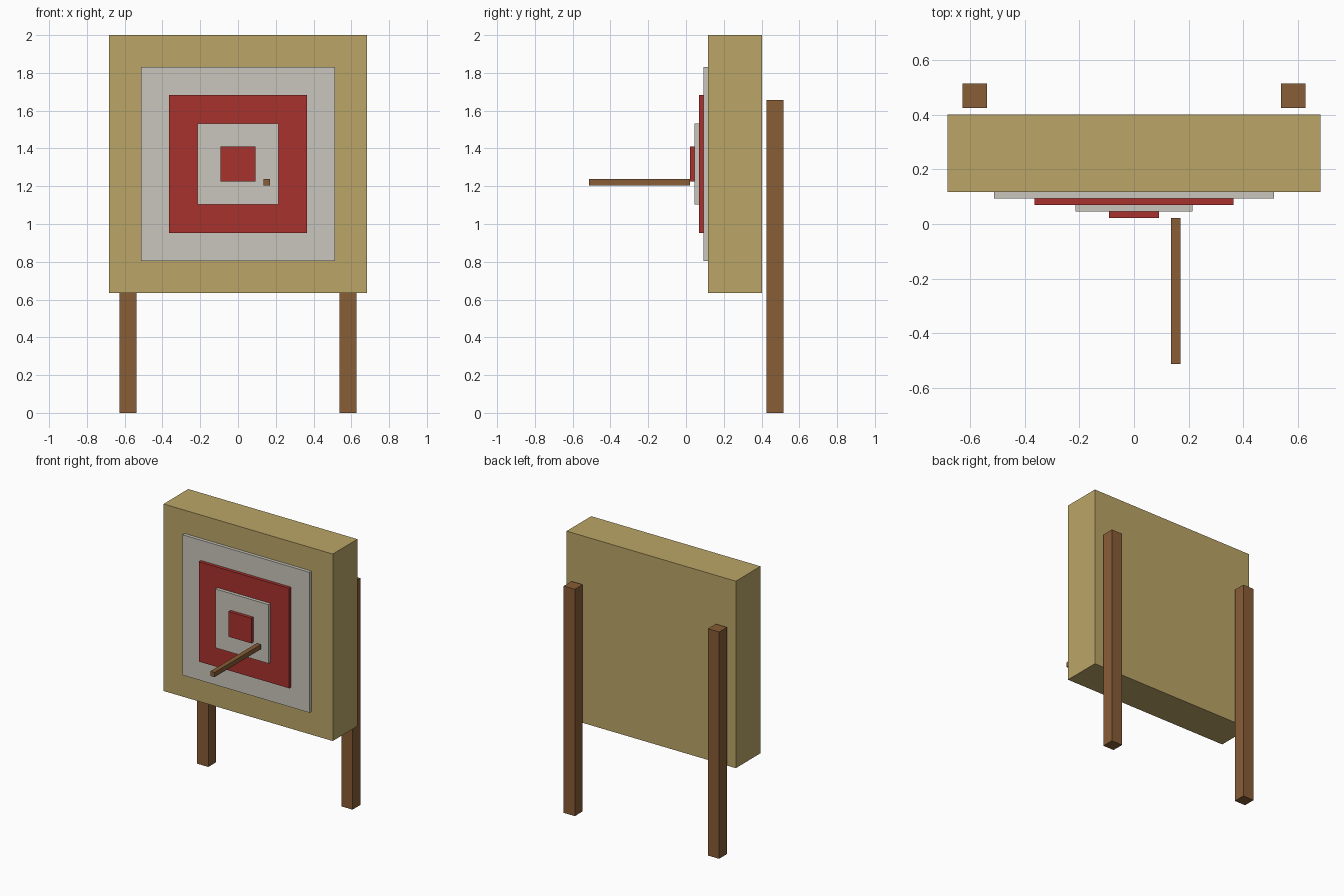
import bpy
import bmesh
from mathutils import Matrix, Vector

if "Cube" in bpy.data.objects:
    bpy.data.objects.remove(bpy.data.objects["Cube"])


def material(name, rgb):
    """Flat material from sRGB 0-255 values."""
    m = bpy.data.materials.new(name)
    lin = [((c / 255 + 0.055) / 1.055) ** 2.4 for c in rgb]
    m.diffuse_color = (*lin, 1)
    m.use_nodes = True
    m.node_tree.nodes["Principled BSDF"].inputs["Base Color"].default_value = m.diffuse_color
    return m


STRAW = material("straw", (187, 165, 103))
WHITE = material("off_white", (201, 198, 188))
RED = material("red", (168, 50, 46))
WOOD = material("brown_wood", (135, 93, 54))


def box(name, lo, hi, mat):
    """Axis-aligned box between two corners, origin at its centre."""
    lo, hi = Vector(lo), Vector(hi)
    bm = bmesh.new()
    bmesh.ops.create_cube(bm, size=1, matrix=Matrix.Diagonal((*(hi - lo), 1)))
    me = bpy.data.meshes.new(name)
    bm.to_mesh(me)
    bm.free()
    me.materials.append(mat)
    ob = bpy.data.objects.new(name, me)
    ob.location = (lo + hi) / 2
    bpy.context.collection.objects.link(ob)
    return ob


# Thick straw backing board
FRONT = 0.117
box("backing_board", (-0.684, FRONT, 0.634), (0.684, 0.402, 2.0), STRAW)

# Stepped square target plates, each in front of the last
CENTRE, STEP = 1.317, 0.0237
plates = [("outer_white_plate", 0.513, WHITE), ("outer_red_plate", 0.365, RED),
          ("inner_white_plate", 0.215, WHITE), ("bullseye_plate", 0.092, RED)]
for i, (name, half, mat) in enumerate(plates):
    back = FRONT - i * STEP
    box(name, (-half, back - STEP, CENTRE - half), (half, back, CENTRE + half), mat)

# Two posts behind the board
for side, x in (("left", -0.583), ("right", 0.583)):
    box(side + "_post", (x - 0.045, 0.425, 0), (x + 0.045, 0.515, 1.657), WOOD)

# Arrow shaft in front of the target
box("arrow_shaft", (0.136, -0.513, 1.204), (0.17, 0.022, 1.238), WOOD)
